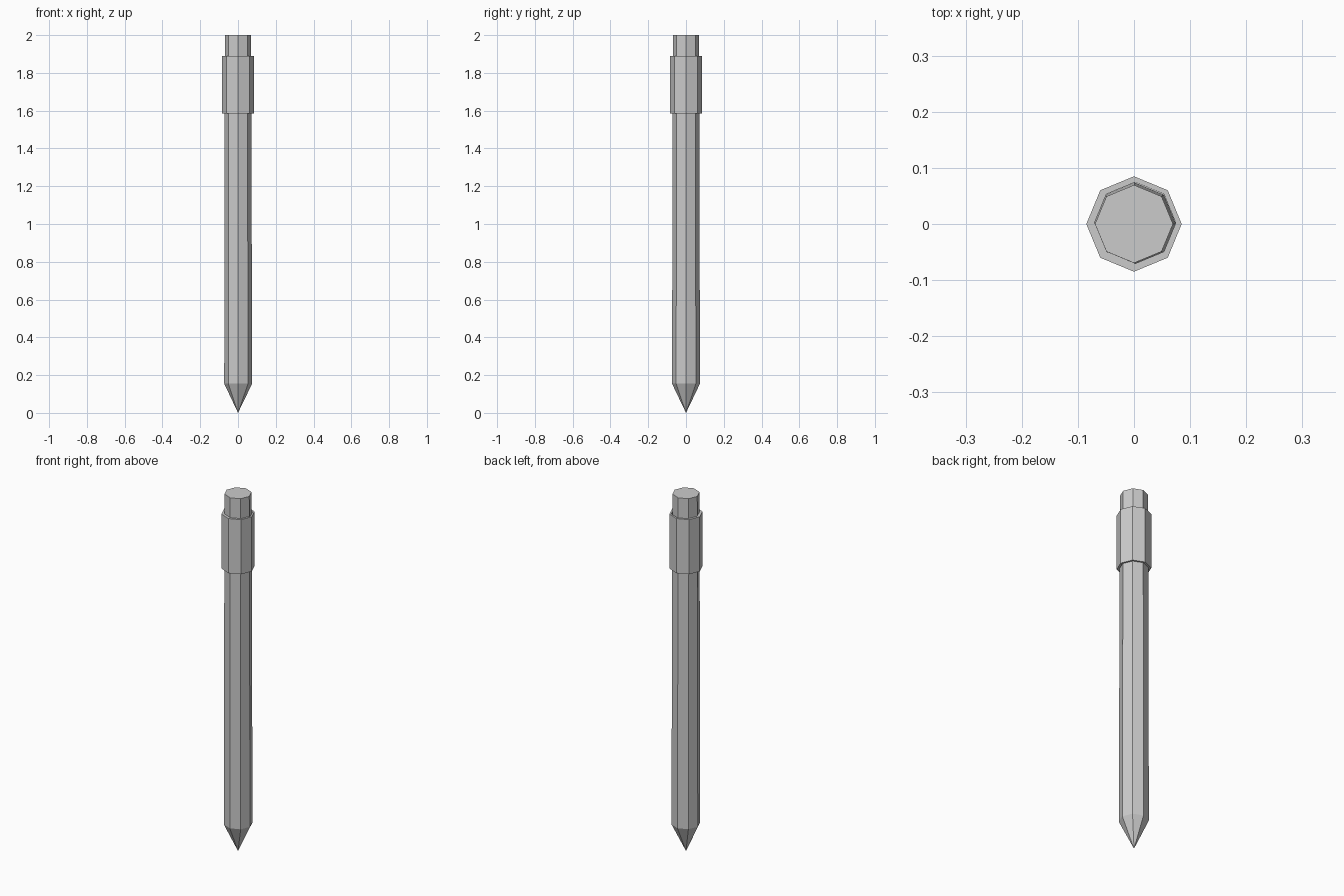
import bpy
from math import cos, sin, pi

if "Cube" in bpy.data.objects:
    bpy.data.objects.remove(bpy.data.objects["Cube"])

SIDES = 8


def loft(name, rings, capped=True, closed=False):
    """Skin octagonal rings (radius, z, x shift, y shift); radius 0 is a single point."""
    verts, loops, faces = [], [], []
    for r, z, cx, cy in rings:
        start = len(verts)
        if r == 0:
            verts.append((cx, cy, z))
            loops.append([start] * SIDES)
        else:
            for i in range(SIDES):
                a = 2 * pi * i / SIDES
                verts.append((cx + r * cos(a), cy + r * sin(a), z))
            loops.append(list(range(start, start + SIDES)))
    pairs = list(zip(loops, loops[1:]))
    if closed:
        pairs.append((loops[-1], loops[0]))
    for lo, hi in pairs:
        for i in range(SIDES):
            j = (i + 1) % SIDES
            faces.append(list(dict.fromkeys((lo[i], lo[j], hi[j], hi[i]))))
    if capped and not closed:
        if rings[0][0]:
            faces.append(loops[0][::-1])
        if rings[-1][0]:
            faces.append(loops[-1])
    mesh = bpy.data.meshes.new(name)
    mesh.from_pydata(verts, [], faces)
    mesh.update()
    obj = bpy.data.objects.new(name, mesh)
    bpy.context.collection.objects.link(obj)
    return obj


# Slightly tapered shaft with its sharpened end
loft("shaft", [(0, 0, 0, 0), (0.074, 0.155, 0.001, 0), (0.0695, 2.0, 0, 0)])

# Collar: open sleeve around the upper shaft, hole slightly off centre
loft("collar", [(0.085, 1.585, 0, 0), (0.085, 1.89, 0, 0),
                (0.0725, 1.89, 0.002, 0.002), (0.0725, 1.585, 0.002, 0.002)],
     closed=True)
